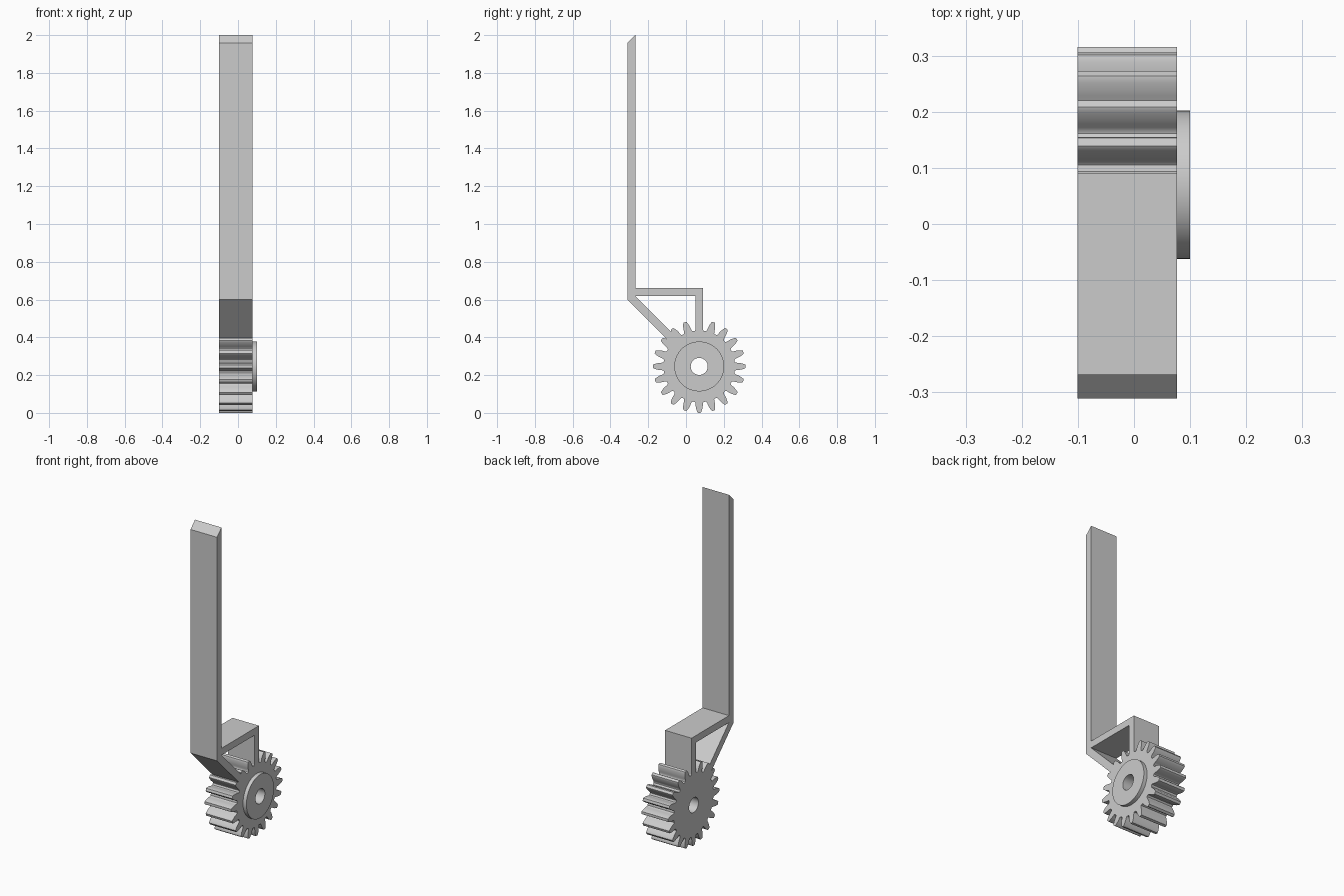
import bpy, bmesh
from math import cos, sin, pi, atan2, hypot, radians

cube = bpy.data.objects.get("Cube")
if cube:
    bpy.data.objects.remove(cube, do_unlink=True)

GREY = (0.6, 0.6, 0.6, 1)
mat = bpy.data.materials.new("light grey")
mat.use_nodes = True
mat.diffuse_color = GREY
mat.node_tree.nodes["Principled BSDF"].inputs["Base Color"].default_value = GREY

CY, CZ = 0.07, 0.246            # gear axle
BACK, FACE, HUB_FACE = -0.101, 0.077, 0.1
TEETH = 20


def circle(radius, count):
    return [(CY + radius * cos(2 * pi * i / count),
             CZ + radius * sin(2 * pi * i / count)) for i in range(count)]


def prism(name, loops, x0, x1):
    """Extrude a (y, z) outline, with optional holes, along x."""
    bm = bmesh.new()
    for loop in loops:
        verts = [bm.verts.new((x0, y, z)) for y, z in loop]
        for i, v in enumerate(verts):
            bm.edges.new((verts[i - 1], v))
    bmesh.ops.triangle_fill(bm, edges=bm.edges[:], use_beauty=True, normal=(-1, 0, 0))
    ext = bmesh.ops.extrude_face_region(bm, geom=bm.faces[:], use_keep_orig=True)
    moved = [g for g in ext["geom"] if isinstance(g, bmesh.types.BMVert)]
    bmesh.ops.translate(bm, verts=moved, vec=(x1 - x0, 0, 0))
    bmesh.ops.recalc_face_normals(bm, faces=bm.faces[:])
    bmesh.ops.dissolve_limit(bm, angle_limit=radians(0.5), verts=bm.verts[:], edges=bm.edges[:])
    mesh = bpy.data.meshes.new(name)
    bm.to_mesh(mesh)
    bm.free()
    mesh.materials.append(mat)
    obj = bpy.data.objects.new(name, mesh)
    bpy.context.collection.objects.link(obj)
    bpy.ops.object.select_all(action='DESELECT')
    obj.select_set(True)
    bpy.context.view_layer.objects.active = obj
    bpy.ops.object.shade_smooth_by_angle(angle=radians(28))
    return obj


# Gear: one tooth flank (radius, half width), mirrored and repeated
flank = [(0.188, 0.024), (0.192, 0.021), (0.2, 0.0195), (0.21, 0.0188),
         (0.222, 0.0168), (0.234, 0.0132), (0.242, 0.0102), (0.2455, 0.0075)]
tooth = [(r, -w) for r, w in flank] + [(r, w) for r, w in reversed(flank)]
outline = []
for i in range(TEETH):
    for r, w in tooth:
        a = 2 * pi * i / TEETH + atan2(w, r)
        d = hypot(r, w)
        outline.append((CY + d * cos(a), CZ + d * sin(a)))
bore = circle(0.045, 32)
prism("gear", [outline, bore], BACK, FACE)

# Raised hub ring
prism("hub", [circle(0.132, 64), bore], FACE - 0.005, HUB_FACE)

# Bracket: upright blade, shelf, post and diagonal brace in one outline
prism("bracket", [[
    (-0.06, 0.349), (-0.311, 0.6), (-0.311, 1.957), (-0.268, 2.0),
    (-0.268, 0.66), (0.091, 0.66), (0.091, 0.42), (0.049, 0.42),
    (0.049, 0.618), (-0.268, 0.618), (-0.03, 0.38)]], BACK, FACE)
